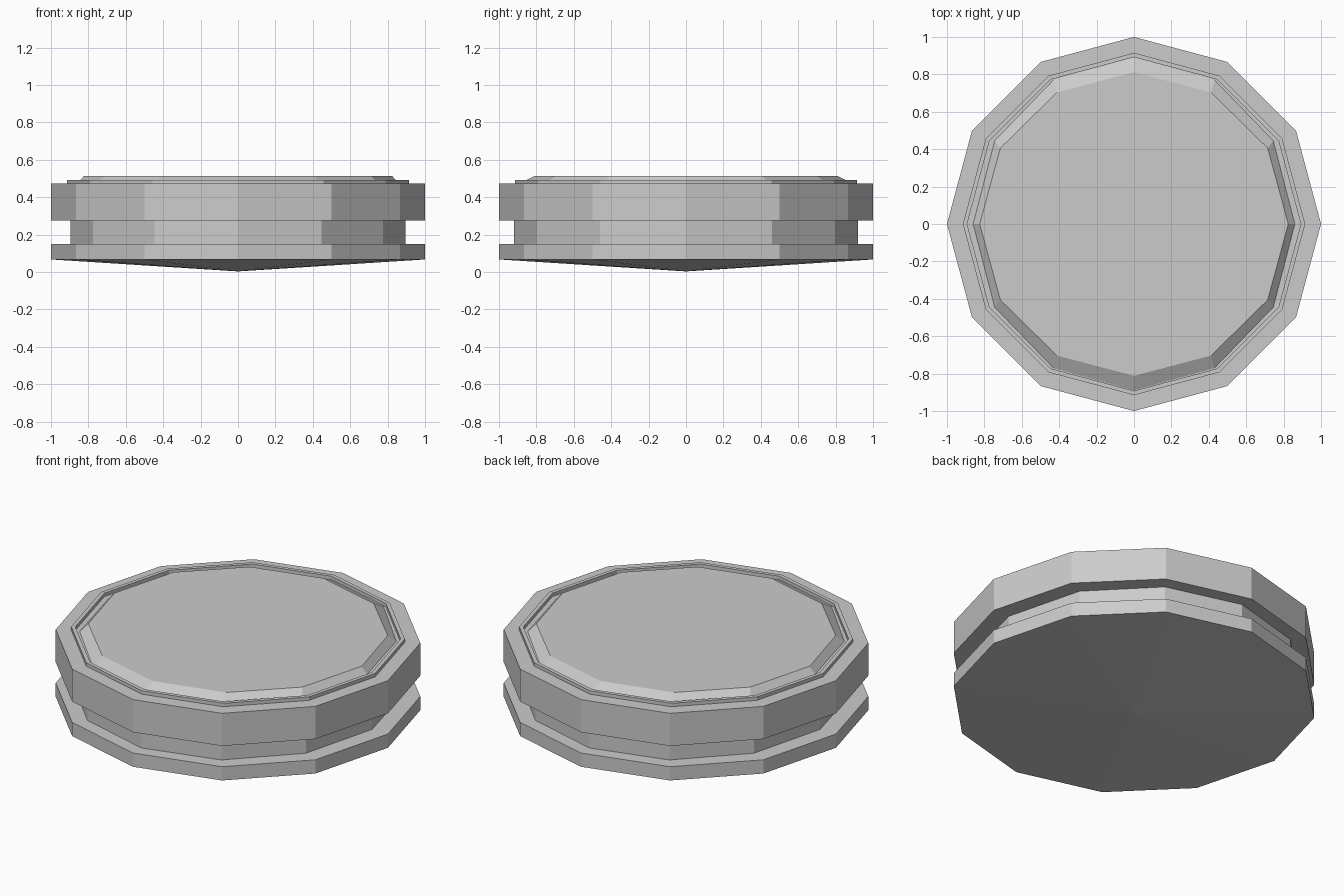
import bpy
import math

if "Cube" in bpy.data.objects:
    bpy.data.objects.remove(bpy.data.objects["Cube"])

SIDES = 12


def lathe(name, rings):
    """Twelve-sided turned part from (x radius, y radius, z) rings; zero radius is a tip."""
    verts, faces, loops = [], [], []
    for rx, ry, z in rings:
        start = len(verts)
        if rx == 0:
            verts.append((0, 0, z))
            loops.append([start] * SIDES)
        else:
            for i in range(SIDES):
                a = 2 * math.pi * i / SIDES
                verts.append((rx * math.cos(a), ry * math.sin(a), z))
            loops.append(list(range(start, start + SIDES)))
    for low, high in zip(loops, loops[1:]):
        for i in range(SIDES):
            j = (i + 1) % SIDES
            quad = [low[i], low[j], high[j], high[i]]
            faces.append(list(dict.fromkeys(quad)))
    if rings[-1][0] > 0 and name == "lid":
        faces.append(loops[-1])
    mesh = bpy.data.meshes.new(name)
    mesh.from_pydata(verts, [], faces)
    mesh.update()
    obj = bpy.data.objects.new(name, mesh)
    bpy.context.collection.objects.link(obj)
    return obj


# Base plate with shallow conical underside
lathe("base_plate", [(0, 0, 0.003), (1, 1, 0.067), (1, 1, 0.15), (0.895, 0.92, 0.15)])

# Recessed neck between the plates
lathe("neck", [(0.895, 0.92, 0.15), (0.895, 0.92, 0.275)])

# Thick upper body, open in the middle under the lid
lathe("upper_body", [(0.895, 0.92, 0.275), (1, 1, 0.275), (1, 1, 0.472), (0.915, 0.915, 0.472)])

# Thin raised rim and the groove floor inside it
lathe("rim", [(0.915, 0.915, 0.472), (0.915, 0.915, 0.493), (0.892, 0.892, 0.493),
              (0.892, 0.892, 0.472), (0.86, 0.89, 0.472)])

# Bevelled lid
lathe("lid", [(0.86, 0.89, 0.472), (0.825, 0.812, 0.512)])
